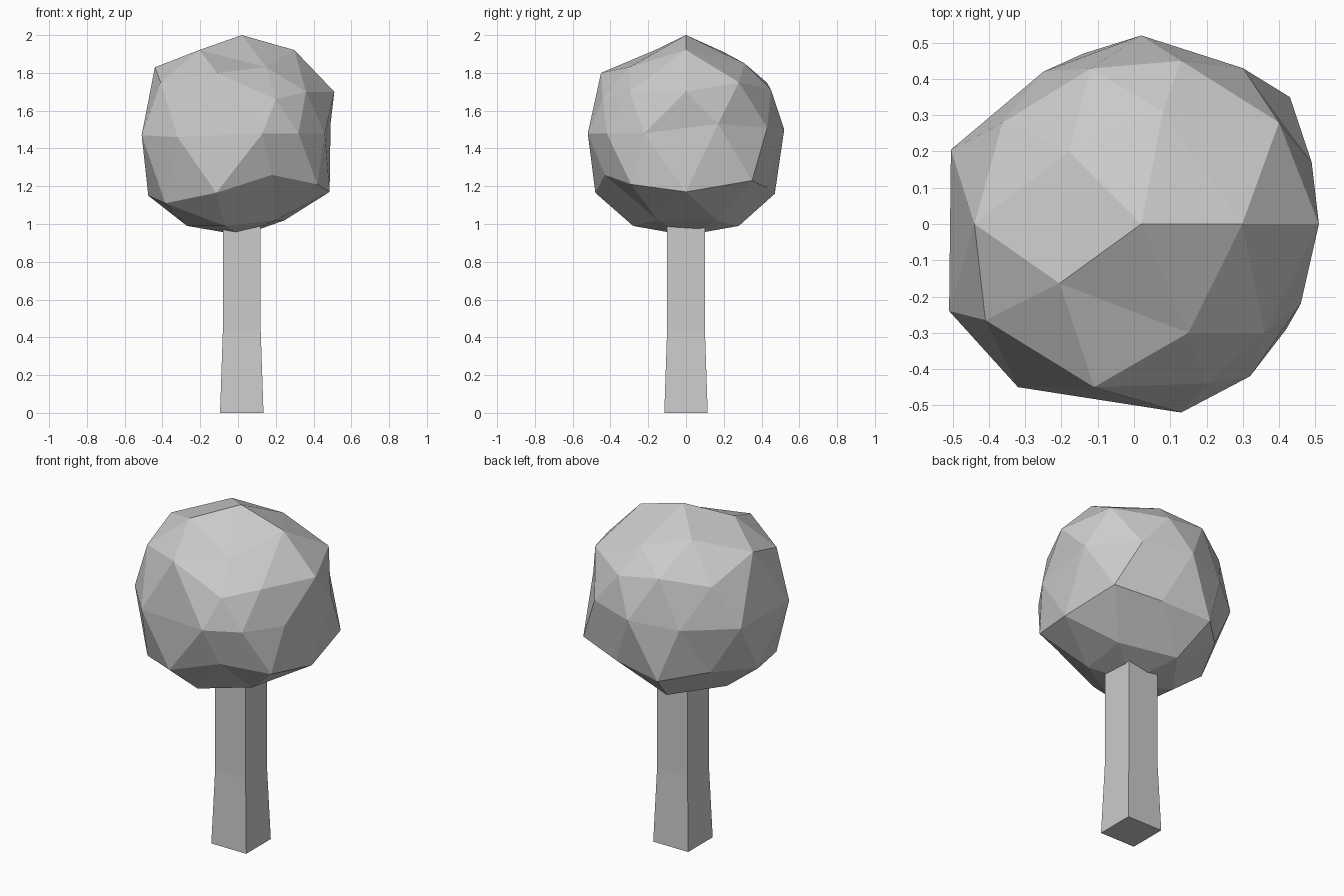
import bpy, bmesh
from mathutils import Vector

CX = 0.02  # axis of the tree


def finish(name, bm):
    bmesh.ops.recalc_face_normals(bm, faces=bm.faces)
    mesh = bpy.data.meshes.new(name)
    bm.to_mesh(mesh)
    bm.free()
    bpy.context.collection.objects.link(bpy.data.objects.new(name, mesh))


# Trunk: square section flaring towards the foot
bm = bmesh.new()
rings = []
for z, h in ((0, 0.115), (0.44, 0.1), (1.0, 0.1)):
    rings.append([bm.verts.new((CX + sx * h, sy * h, z))
                  for sx, sy in ((-1, -1), (1, -1), (1, 1), (-1, 1))])
for a, b in zip(rings, rings[1:]):
    for i in range(4):
        j = (i + 1) % 4
        bm.faces.new((a[i], a[j], b[j], b[i]))
bm.faces.new(rings[0])
bm.faces.new(rings[-1])
finish("trunk", bm)

# Crown: faceted icosphere with individual corners pulled out of true
bm = bmesh.new()
bmesh.ops.create_icosphere(bm, subdivisions=2, radius=0.53)
bmesh.ops.translate(bm, verts=bm.verts, vec=(CX, 0, 1.47))
pulled = [
    # upper corners
    (0.15, -0.30, 1.83), (0.08, 0.31, 1.85), (-0.18, 0.20, 1.91),
    (-0.11, -0.45, 1.80), (-0.44, 0.00, 1.83), (-0.41, -0.265, 1.75),
    (0.36, -0.30, 1.70), (0.20, -0.44, 1.66), (0.40, 0.28, 1.75),
    (0.51, 0.00, 1.70), (0.13, 0.45, 1.71),
    # middle corners
    (0.13, -0.52, 1.48), (0.32, -0.42, 1.48), (0.46, -0.22, 1.48),
    (0.49, 0.17, 1.53), (0.30, 0.43, 1.51), (0.02, 0.52, 1.50),
    (-0.25, 0.42, 1.47), (-0.505, 0.205, 1.47), (-0.51, -0.24, 1.47),
    (-0.32, -0.45, 1.46),
    # lower corners
    (-0.115, -0.48, 1.165), (0.18, -0.43, 1.26), (0.42, -0.29, 1.21),
    (0.485, 0.00, 1.17), (0.43, 0.35, 1.23), (-0.14, 0.47, 1.16),
    (-0.475, 0.00, 1.15), (-0.385, -0.30, 1.11),
    (-0.07, -0.28, 0.99), (-0.07, 0.28, 0.99), (-0.27, 0.00, 0.99),
    (0.20, -0.15, 1.02),
]
free = set(bm.verts)
for p in map(Vector, pulled):
    v = min(free, key=lambda w: (w.co - p).length)
    v.co = p
    free.remove(v)
finish("crown", bm)
